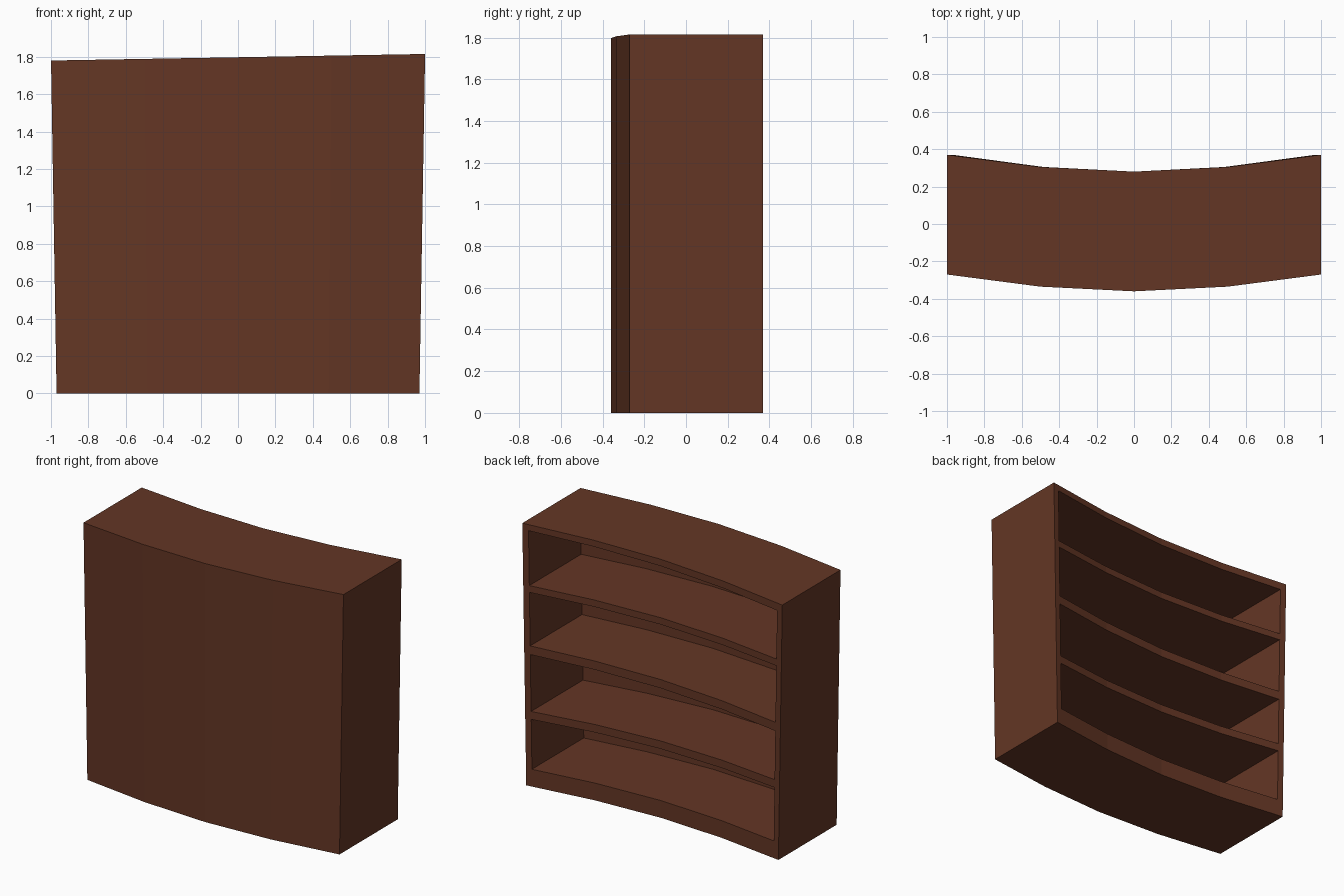
import bpy, bmesh

if "Cube" in bpy.data.objects:
    bpy.data.objects.remove(bpy.data.objects["Cube"])

wood = bpy.data.materials.new("dark brown wood")
wood.diffuse_color = (0.127, 0.037, 0.018, 1)
wood.use_nodes = True
wood.node_tree.nodes["Principled BSDF"].inputs["Base Color"].default_value = wood.diffuse_color

FRONT, BACK = -0.36, 0.28      # case depth at the centre line
PANEL = FRONT + 0.07           # inner face of the closed front
INNER = 0.957                  # inner face of the side walls, as a fraction of half width


def bow(t):
    """Curved plan made of four straight segments."""
    a = abs(t)
    return 0.05 * a if a < 0.5 else 0.025 + 0.13 * (a - 0.5)


def place(t, y, z):
    """Half width grows slightly towards the top."""
    return (t * (0.97 + 0.03 * z / 1.8), y + bow(t), z)


def tilt(left, right):
    return lambda t: left + (right - left) * (t + 1) / 2


def slab(name, t0, t1, y0, y1, low, high):
    """Bowed box between two heights that may differ left to right."""
    ts = [t0] + [t for t in (-0.5, 0, 0.5) if t0 < t < t1] + [t1]
    bm = bmesh.new()
    rings = []
    for t in ts:
        section = ((y0, low(t)), (y1, low(t)), (y1, high(t)), (y0, high(t)))
        rings.append([bm.verts.new(place(t, y, z)) for y, z in section])
    for a, b in zip(rings, rings[1:]):
        for i in range(4):
            j = (i + 1) % 4
            bm.faces.new((a[i], a[j], b[j], b[i]))
    bm.faces.new(rings[0])
    bm.faces.new(rings[-1])
    bmesh.ops.recalc_face_normals(bm, faces=bm.faces)
    me = bpy.data.meshes.new(name)
    bm.to_mesh(me)
    bm.free()
    me.materials.append(wood)
    ob = bpy.data.objects.new(name, me)
    bpy.context.collection.objects.link(ob)


ground = tilt(0, 0)
base_top = tilt(0.12, 0.12)
top_under = tilt(1.728, 1.773)
top_over = tilt(1.78, 1.815)

# outer case
slab("base", -1, 1, FRONT, BACK, ground, base_top)
slab("top", -1, 1, FRONT, BACK, top_under, top_over)
slab("front_panel", -1, 1, FRONT, PANEL, base_top, top_under)
slab("left_side", -1, -INNER, PANEL, BACK, base_top, top_under)
slab("right_side", INNER, 1, PANEL, BACK, base_top, top_under)

# slightly uneven shelves: (left, right) underside heights and thickness
for i, (l, r, h) in enumerate([(0.493, 0.465, 0.055), (0.887, 0.915, 0.06), (1.343, 1.345, 0.047)]):
    slab(f"shelf_{i + 1}", -INNER, INNER, PANEL, BACK, tilt(l, r), tilt(l + h, r + h))
